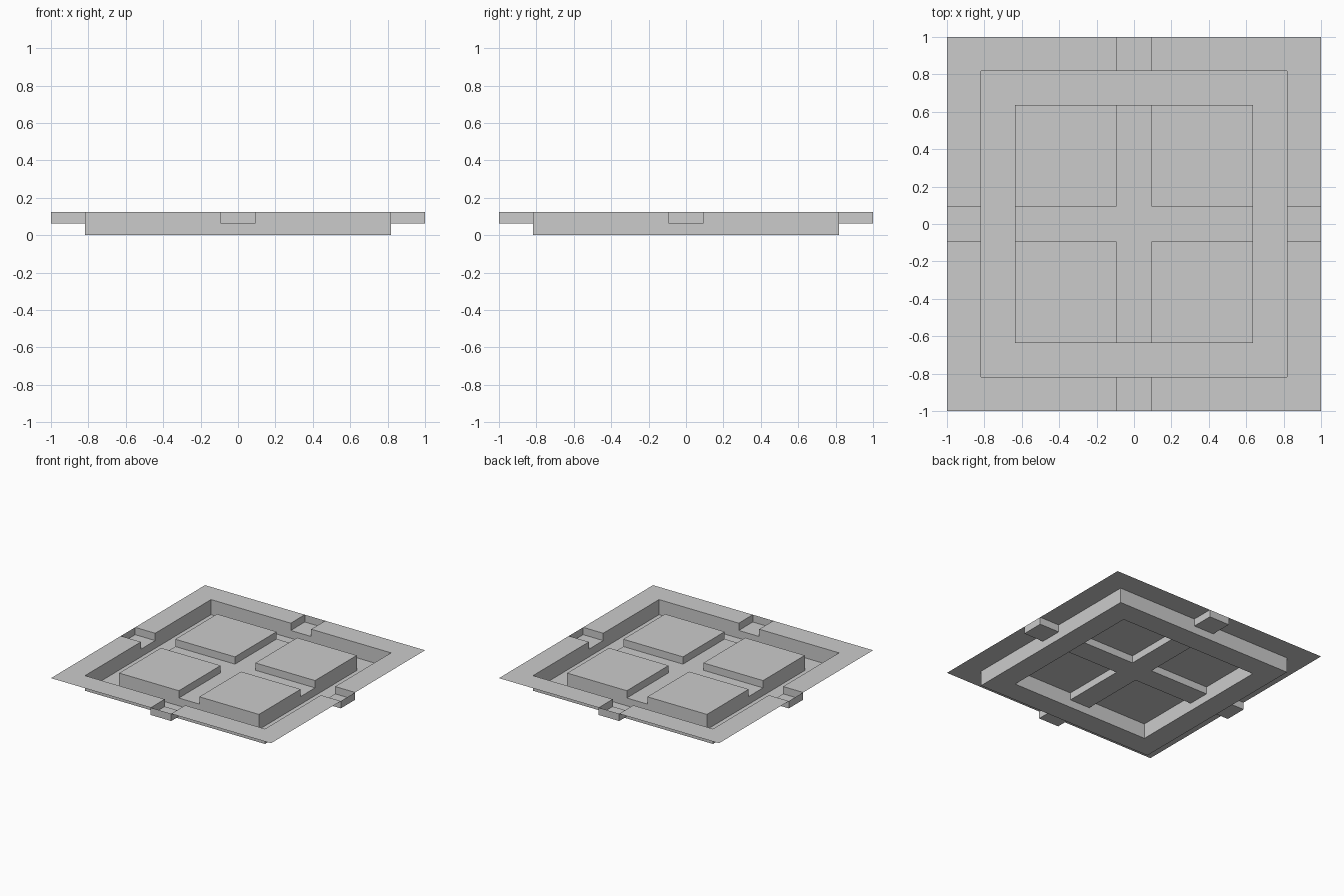
import bpy, bmesh

if "Cube" in bpy.data.objects:
    bpy.data.objects.remove(bpy.data.objects["Cube"])

TOP, MID, LOW = 0.124, 0.064, 0.0       # deck, shallow channel, deep moat heights
OUT, MOAT_OUT, MOAT_IN, HALF = 1.0, 0.818, 0.635, 0.093
LINES = [-OUT, -MOAT_OUT, -MOAT_IN, -HALF, HALF, MOAT_IN, MOAT_OUT, OUT]
N = len(LINES) - 1


def height(i, j):
    """Level of one cell; everything past the border counts as deck."""
    if not (0 <= i < N and 0 <= j < N):
        return TOP
    x = abs(LINES[i] + LINES[i + 1]) / 2
    y = abs(LINES[j] + LINES[j + 1]) / 2
    if MOAT_IN < max(x, y) < MOAT_OUT:
        return LOW
    return MID if min(x, y) < HALF else TOP


bm = bmesh.new()


def quad(*pts):
    bm.faces.new([bm.verts.new(p) for p in pts])


# Floors of every level
for i in range(N):
    for j in range(N):
        h = height(i, j)
        x0, x1, y0, y1 = LINES[i], LINES[i + 1], LINES[j], LINES[j + 1]
        quad((x0, y0, h), (x1, y0, h), (x1, y1, h), (x0, y1, h))

# Upright walls where neighbouring levels differ, including channel end caps
for k in range(N + 1):
    for j in range(N):
        p, a, b = LINES[k], LINES[j], LINES[j + 1]
        h0, h1 = height(k - 1, j), height(k, j)
        if h0 != h1:
            quad((p, a, h0), (p, a, h1), (p, b, h1), (p, b, h0))
        h0, h1 = height(j, k - 1), height(j, k)
        if h0 != h1:
            quad((a, p, h0), (b, p, h0), (b, p, h1), (a, p, h1))

# Weld and merge coplanar cells into clean faces
bmesh.ops.remove_doubles(bm, verts=bm.verts, dist=1e-5)
bmesh.ops.dissolve_limit(bm, angle_limit=0.01, verts=bm.verts, edges=bm.edges)

mesh = bpy.data.meshes.new("grooved_floor_panel")
bm.to_mesh(mesh)
bm.free()
panel = bpy.data.objects.new("grooved_floor_panel", mesh)
bpy.context.collection.objects.link(panel)
